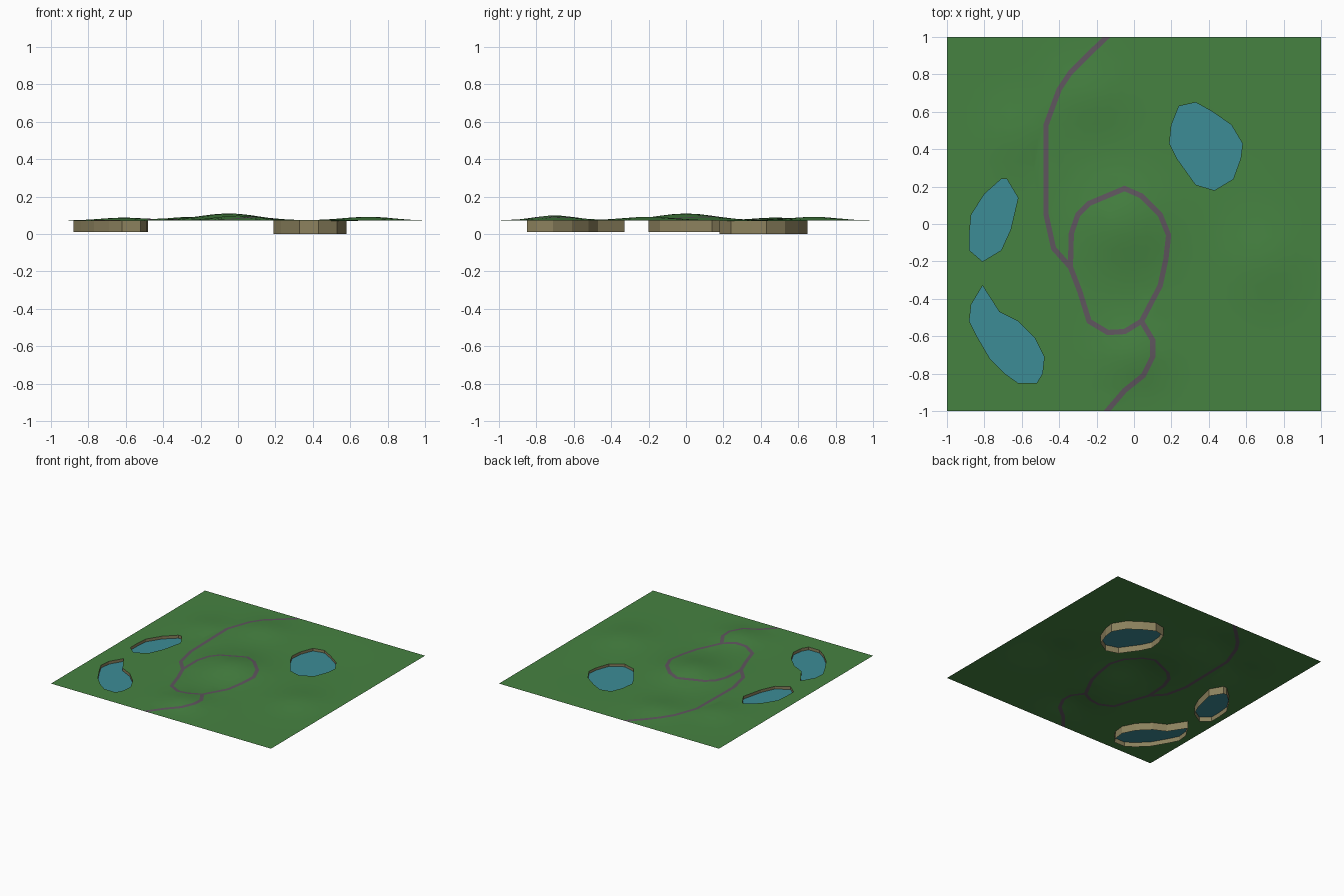
import bpy, math
from mathutils import Vector
from mathutils.geometry import delaunay_2d_cdt, intersect_point_line

if "Cube" in bpy.data.objects:
    bpy.data.objects.remove(bpy.data.objects["Cube"])

BASE, ROAD_W, GRID = 0.073, 0.028, 30


def mat(name, rgb):
    m = bpy.data.materials.new(name)
    m.diffuse_color = (*rgb, 1)
    m.use_nodes = True
    m.node_tree.nodes["Principled BSDF"].inputs["Base Color"].default_value = m.diffuse_color
    return m


GRASS = mat("grass green", (0.061, 0.225, 0.053))
ROAD = mat("road grey", (0.114, 0.091, 0.112))
WATER = mat("water blue", (0.046, 0.262, 0.305))
BANK = mat("bank tan", (0.26, 0.22, 0.11))

# lake outlines
LAKES = {
    "east_lake": [(.20, .53), (.24, .63), (.33, .65), (.42, .60), (.52, .53), (.58, .43), (.57, .35),
                  (.53, .24), (.43, .18), (.33, .21), (.23, .35), (.19, .43)],
    "west_lake": [(-.71, .24), (-.68, .24), (-.62, .14), (-.66, -.03), (-.71, -.14), (-.81, -.20),
                  (-.88, -.14), (-.88, -.05), (-.87, .05), (-.80, .16)],
    "south_lake": [(-.81, -.33), (-.72, -.47), (-.62, -.52), (-.53, -.61), (-.48, -.71), (-.49, -.80),
                   (-.52, -.85), (-.62, -.85), (-.69, -.80), (-.77, -.72), (-.84, -.60), (-.88, -.52),
                   (-.87, -.43)],
}

# road centre lines (ends run past the border and get trimmed)
RING = [(-.34, -.23), (-.335, -.05), (-.30, .05), (-.24, .11), (-.05, .19), (.04, .15), (.14, .05),
        (.185, -.06), (.17, -.19), (.14, -.33), (.04, -.52), (-.05, -.575), (-.14, -.58), (-.24, -.52),
        (-.29, -.36)]
NORTH = [(-.04, 1.1), (-.24, .91), (-.34, .81), (-.40, .72), (-.47, .53), (-.47, .05), (-.43, -.13),
         (-.34, -.23)]
SOUTH = [(.04, -.52), (.10, -.62), (.10, -.71), (.05, -.81), (-.05, -.89), (-.23, -1.1)]
ROADS = [(RING, True), (NORTH, False), (SOUTH, False)]

# gentle hills: x, y, height, radius
HILLS = [(-.05, .0, .037, .22), (.0, -.72, .030, .17), (-.24, .70, .022, .18),
         (.72, -.2, .022, .20), (-.62, .48, .016, .17), (.42, .42, -.005, .25)]


def height(x, y):
    fade = max(0, (1 - x ** 6) * (1 - y ** 6))
    return BASE + fade * sum(h * math.exp(-((x - a) ** 2 + (y - b) ** 2) / (r * r))
                             for a, b, h, r in HILLS)


def segments(path, closed):
    pts = [Vector(p) for p in path]
    return list(zip(pts, pts[1:] + pts[:1] if closed else pts[1:]))


def seg_dist(p, a, b):
    q, t = intersect_point_line(p, a, b)
    return (p - a.lerp(b, min(1, max(0, t)))).length


def offset(path, closed, d):
    """Mitred parallel copy of a path."""
    pts, out = [Vector(p) for p in path], []
    n = len(pts)
    for i, p in enumerate(pts):
        a = pts[i - 1] if closed or i > 0 else None
        b = pts[(i + 1) % n] if closed or i < n - 1 else None
        d1 = (p - a).normalized() if a else (b - p).normalized()
        d2 = (b - p).normalized() if b else d1
        t = (d1 + d2).normalized()
        out.append(p + Vector((-t.y, t.x)) * d / max(.4, t.dot(d1)))
    return out


def inside(p, poly):
    hit = False
    for (x1, y1), (x2, y2) in zip(poly, poly[1:] + poly[:1]):
        if (y1 > p.y) != (y2 > p.y) and p.x < (x2 - x1) * (p.y - y1) / (y2 - y1) + x1:
            hit = not hit
    return hit


def make(name, verts, faces, mats):
    me = bpy.data.meshes.new(name)
    me.from_pydata([tuple(v) for v in verts], [], faces)
    for m in mats:
        me.materials.append(m)
    ob = bpy.data.objects.new(name, me)
    bpy.context.collection.objects.link(ob)
    return ob


road_segs = [s for path, c in ROADS for s in segments(path, c)]
lake_segs = [s for poly in LAKES.values() for s in segments(poly, True)]


def road_dist(p):
    return min(seg_dist(p, a, b) for a, b in road_segs)


# ground layout: grid points plus road edges and lake shores
pts, edges = [], []


def add_line(line, closed):
    s, n = len(pts), len(line)
    pts.extend(Vector(p) for p in line)
    edges.extend((s + i, s + (i + 1) % n) for i in range(n if closed else n - 1))


add_line([(-1, -1), (1, -1), (1, 1), (-1, 1)], True)
for path, closed in ROADS:
    for side in (-1, 1):
        add_line(offset(path, closed, side * ROAD_W / 2), closed)
for poly in LAKES.values():
    add_line(poly, True)
for i in range(GRID + 1):
    for j in range(GRID + 1):
        p = Vector((2 * i / GRID - 1, 2 * j / GRID - 1))
        border = i in (0, GRID) or j in (0, GRID)
        if border or (road_dist(p) > .03 and min(seg_dist(p, a, b) for a, b in lake_segs) > .02):
            pts.append(p)
v2, _, tris, *_ = delaunay_2d_cdt(pts, edges, [], 0, 1e-5)

# ground with lake holes and inlaid road
faces, index = [], []
for f in tris:
    c = sum((v2[i] for i in f), Vector((0, 0))) / len(f)
    if max(abs(c.x), abs(c.y)) > 1 or any(inside(c, q) for q in LAKES.values()):
        continue
    faces.append(f)
    index.append(int(road_dist(c) < ROAD_W / 2 + .0005))
used = sorted({i for f in faces for i in f})
remap = {o: n for n, o in enumerate(used)}
ground = make("ground", [(v2[i].x, v2[i].y, height(*v2[i])) for i in used],
              [[remap[i] for i in f] for f in faces], [GRASS, ROAD])
ground.data.polygons.foreach_set("material_index", index)
ground.data.polygons.foreach_set("use_smooth", [True] * len(faces))

# lake banks and water sheets
for name, poly in LAKES.items():
    n = len(poly)
    bottom = 0.0 if name == "east_lake" else 0.012
    rim = [(x, y, height(x, y)) for x, y in poly] + [(x, y, bottom) for x, y in poly]
    make(name + "_bank", rim, [(i, (i + 1) % n, n + (i + 1) % n, n + i) for i in range(n)], [BANK])
    make(name + "_water", [(x, y, 0.05) for x, y in poly], [list(range(n))[::-1]], [WATER])
